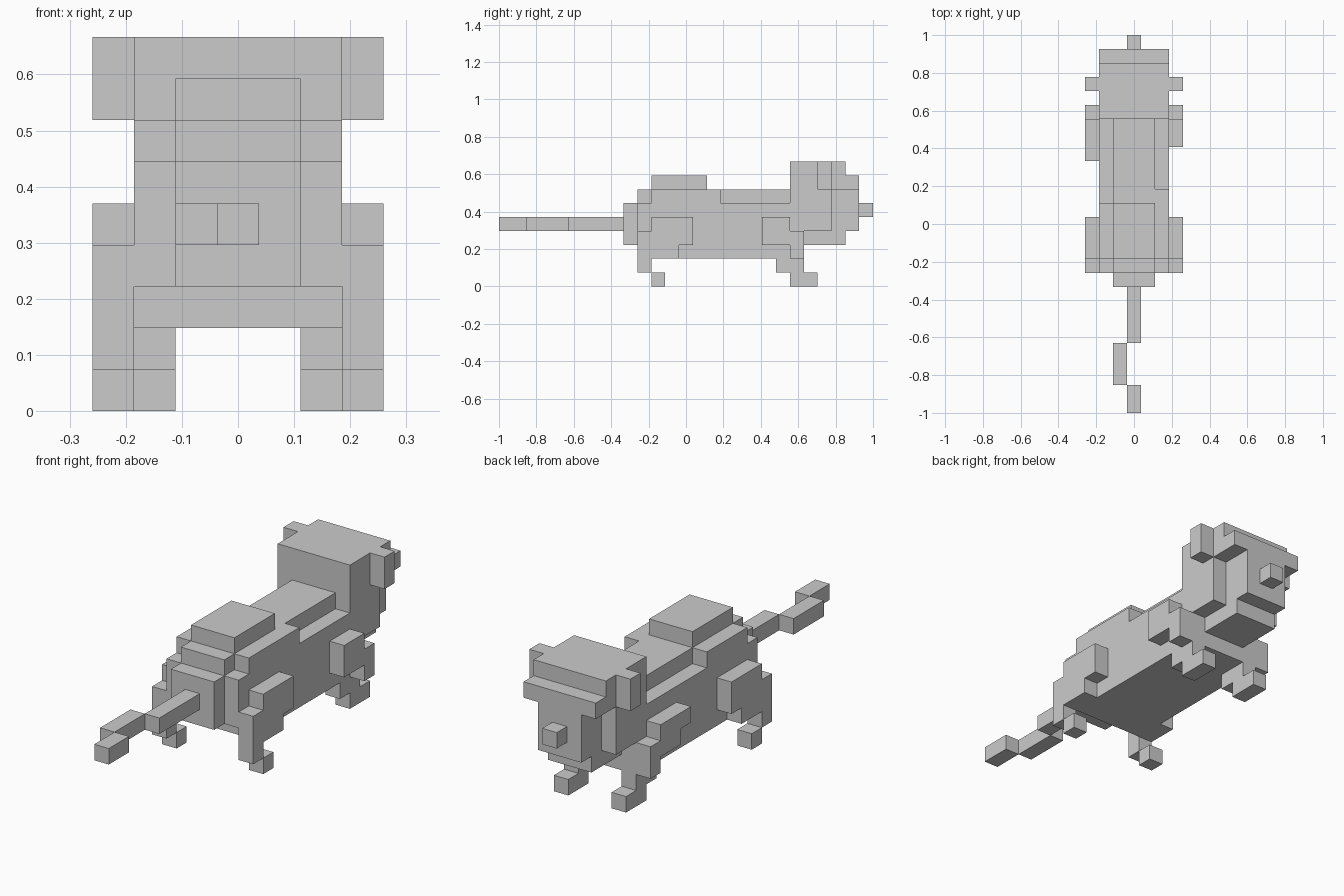
import bpy, bmesh
from mathutils import Vector
from itertools import product

if "Cube" in bpy.data.objects:
    bpy.data.objects.remove(bpy.data.objects["Cube"])

U = 2 / 27                              # size of one block
ORIGIN = Vector((-3.5 * U, -1.0, 0.0))  # corner of the block grid


def mirrored(boxes):
    """Reflect boxes across the middle of the seven-block width."""
    return [(7 - x1, 7 - x0, y0, y1, z0, z1) for x0, x1, y0, y1, z0, z1 in boxes]


def block_part(name, boxes):
    """Fuse boxes (x0, x1, y0, y1, z0, z1 in blocks) into one clean shell."""
    cells = set()
    for x0, x1, y0, y1, z0, z1 in boxes:
        cells.update(product(range(x0, x1), range(y0, y1), range(z0, z1)))
    bm = bmesh.new()
    for cell in cells:
        for axis, side in product(range(3), (0, 1)):
            near = list(cell)
            near[axis] += 2 * side - 1
            if tuple(near) in cells:
                continue
            a, b = (axis + 1) % 3, (axis + 2) % 3
            verts = []
            for da, db in ((0, 0), (1, 0), (1, 1), (0, 1)):
                p = Vector(cell)
                p[axis] += side
                p[a] += da
                p[b] += db
                verts.append(bm.verts.new(ORIGIN + p * U))
            bm.faces.new(verts if side else verts[::-1])
    bmesh.ops.remove_doubles(bm, verts=bm.verts[:], dist=1e-4)
    bmesh.ops.dissolve_limit(bm, angle_limit=0.01, verts=bm.verts[:], edges=bm.edges[:])
    mesh = bpy.data.meshes.new(name)
    bm.to_mesh(mesh)
    bm.free()
    obj = bpy.data.objects.new(name, mesh)
    bpy.context.collection.objects.link(obj)
    return obj


# Torso with stepped rump, raised spine and uneven shoulder notches
block_part("body", [
    (1, 6, 11, 21, 2, 6),
    (1, 6, 10, 11, 3, 6),
    (2, 5, 9, 10, 3, 6),
    (2, 5, 10, 21, 6, 7),
    (1, 2, 11, 15, 6, 7),
    (5, 6, 11, 16, 6, 7),
    (2, 5, 11, 15, 7, 8),
])

# Kinked tail
block_part("tail", [(3, 4, 5, 9, 4, 5), (2, 3, 2, 5, 4, 5), (3, 4, 0, 2, 4, 5)])

# Neck, skull, brow, muzzle and jaw
block_part("head", [
    (1, 6, 21, 22, 2, 9),
    (1, 6, 22, 24, 4, 9),
    (1, 6, 24, 25, 7, 9),
    (1, 6, 25, 26, 7, 8),
    (2, 5, 24, 26, 4, 7),
    (2, 5, 22, 25, 3, 4),
])
block_part("nose", [(3, 4, 26, 27, 5, 6)])

# Paired parts, given for the right side
pairs = {
    "ear": [(6, 7, 23, 24, 7, 9)],
    "hind_leg": [(6, 7, 10, 11, 1, 4), (6, 7, 11, 13, 2, 5),
                 (6, 7, 13, 14, 3, 5), (6, 7, 11, 12, 0, 1)],
    "front_thigh": [(6, 7, 19, 21, 3, 5), (6, 7, 21, 22, 2, 4)],
    "front_foot": [(5, 6, 20, 22, 1, 2), (5, 6, 21, 23, 0, 1)],
}
for name, boxes in pairs.items():
    block_part("right_" + name, boxes)
    left = mirrored(boxes)
    if name == "front_thigh":           # the left elbow reaches one block further
        left.append((0, 1, 18, 19, 4, 5))
    block_part("left_" + name, left)
